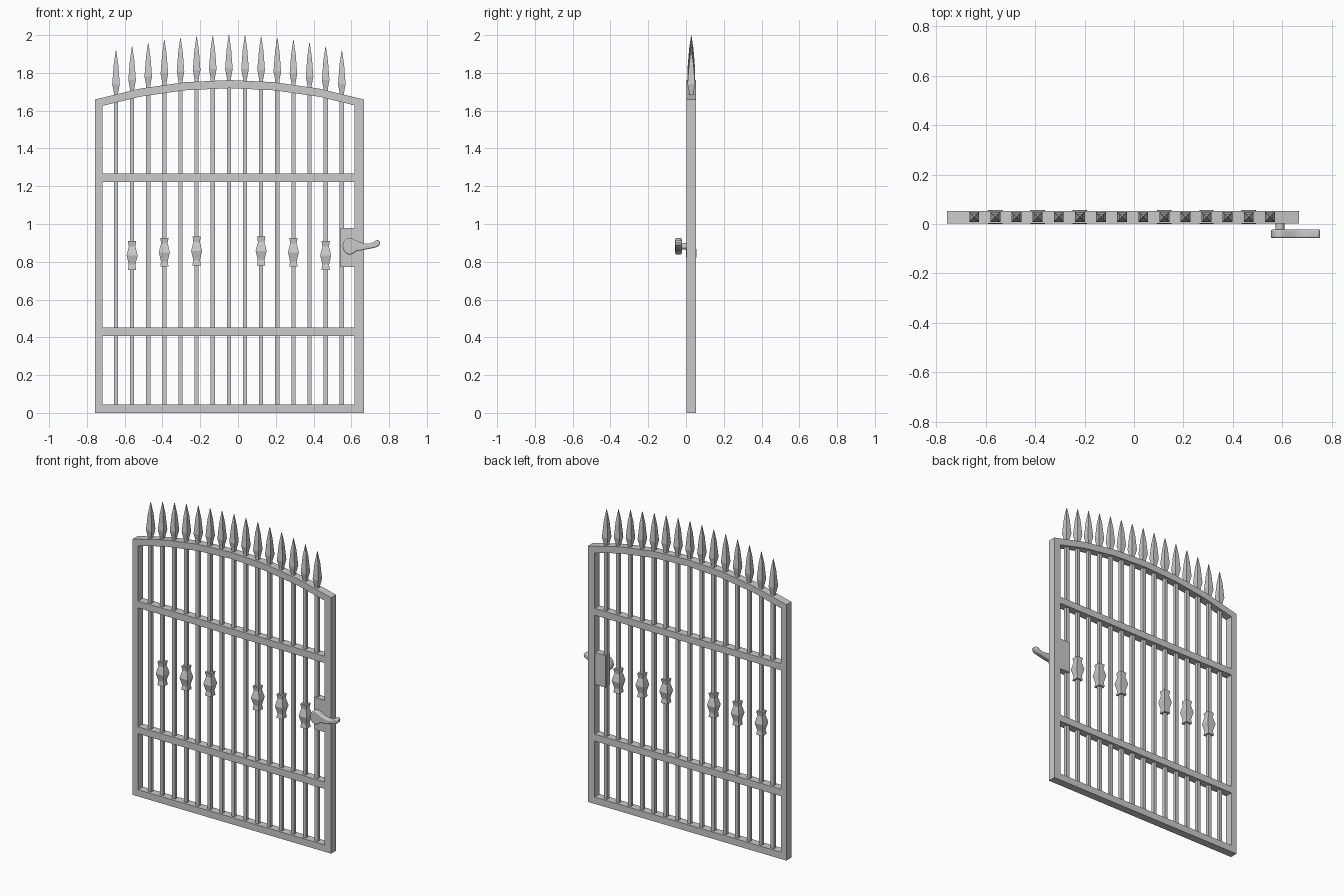
import bpy, bmesh, math

if "Cube" in bpy.data.objects:
    bpy.data.objects.remove(bpy.data.objects["Cube"])

YC = 0.028            # middle of the gate in depth
XC = -0.045           # middle of the arch
Y0, Y1 = 0.002, 0.053


def finish(name, bm):
    bmesh.ops.recalc_face_normals(bm, faces=bm.faces)
    me = bpy.data.meshes.new(name)
    bm.to_mesh(me)
    bm.free()
    ob = bpy.data.objects.new(name, me)
    bpy.context.collection.objects.link(ob)
    return ob


def extrude_outline(name, pts, y0, y1):
    """Extrude an (x, z) outline along y."""
    bm = bmesh.new()
    a = [bm.verts.new((x, y0, z)) for x, z in pts]
    b = [bm.verts.new((x, y1, z)) for x, z in pts]
    n = len(pts)
    bm.faces.new(a)
    bm.faces.new(b[::-1])
    for i in range(n):
        bm.faces.new((a[i], a[(i + 1) % n], b[(i + 1) % n], b[i]))
    return finish(name, bm)


def box(name, x0, x1, z0, z1, y0=Y0, y1=Y1):
    return extrude_outline(name, [(x0, z0), (x1, z0), (x1, z1), (x0, z1)], y0, y1)


def square_loft(name, x, profile):
    """Stack square sections given as (half width, z)."""
    bm = bmesh.new()
    rings = []
    for h, z in profile:
        rings.append([bm.verts.new((x + sx * h, YC + sy * h, z))
                      for sx, sy in ((-1, -1), (1, -1), (1, 1), (-1, 1))])
    for r, s in zip(rings, rings[1:]):
        for i in range(4):
            bm.faces.new((r[i], r[(i + 1) % 4], s[(i + 1) % 4], s[i]))
    bm.faces.new(rings[0])
    bm.faces.new(rings[-1])
    return finish(name, bm)


def arc_drop(dx, half, drop):
    r = (half * half + drop * drop) / (2 * drop)
    return r - math.sqrt(r * r - dx * dx)


# Frame posts, rails and bottom
box("left_post", -0.757, -0.718, 0, 1.635)
box("right_post", 0.618, 0.667, 0, 1.635)
box("bottom_rail", -0.718, 0.618, 0, 0.044)
box("lower_rail", -0.718, 0.618, 0.407, 0.452)
box("upper_rail", -0.718, 0.618, 1.223, 1.267)

# Arched top rail in six straight segments
xs = [-0.757 + 1.424 * i / 6 for i in range(7)]
top = [(x, 1.762 - arc_drop(x - XC, 0.712, 0.103)) for x in xs]
extrude_outline("arched_top_rail", top + [(x, z - 0.043) for x, z in top[::-1]], Y0, Y1)

# Vertical bars with spear points, some with a decorative collar
for i in range(15):
    x = -0.646 + i * 0.0854
    tip = 2.0 - arc_drop(x + 0.048, 0.598, 0.081)
    square_loft("bar_%02d" % i, x, [(0.011, 0.03), (0.011, tip - 0.22)])
    square_loft("spear_point_%02d" % i, x, [
        (0.010, tip - 0.232), (0.020, tip - 0.178), (0.012, tip - 0.075),
        (0.001, tip)])
    if i in (1, 3, 5, 9, 11, 13):
        zt = {1: 0.910, 3: 0.927, 5: 0.934}[min(i, 14 - i)]
        square_loft("collar_%02d" % i, x, [
            (0.022, zt - 0.153), (0.018, zt - 0.125), (0.021, zt - 0.11),
            (0.029, zt - 0.077), (0.021, zt - 0.043), (0.017, zt - 0.030),
            (0.022, zt)])

# Lock plate
box("lock_plate", 0.542, 0.63, 0.773, 0.98, 0.005, 0.05)

# Handle spindle
bpy.ops.mesh.primitive_cylinder_add(vertices=24, radius=0.018, depth=0.05,
                                    location=(0.59, -0.008, 0.882),
                                    rotation=(math.pi / 2, 0, 0))
bpy.context.object.name = "handle_spindle"
bpy.ops.object.shade_smooth_by_angle()

# Lever handle: round hub running into a wavy grip
hub = [(0.592 + 0.038 * math.cos(math.radians(a)), 0.882 + 0.044 * math.sin(math.radians(a)))
       for a in range(60, 301, 20)]
grip = [(0.63, 0.858), (0.65, 0.860), (0.68, 0.866), (0.71, 0.872), (0.738, 0.879), (0.749, 0.888),
        (0.753, 0.902), (0.748, 0.914), (0.732, 0.914), (0.715, 0.903),
        (0.69, 0.895), (0.66, 0.899), (0.635, 0.908)]
lever = extrude_outline("lever_handle", hub + grip, -0.057, -0.022)
bev = lever.modifiers.new("round_edges", "BEVEL")
bev.width = 0.007
bev.segments = 3
bev.limit_method = "ANGLE"
bev.angle_limit = math.radians(50)
bpy.context.view_layer.objects.active = lever
bpy.ops.object.select_all(action="DESELECT")
lever.select_set(True)
bpy.ops.object.shade_smooth_by_angle()
